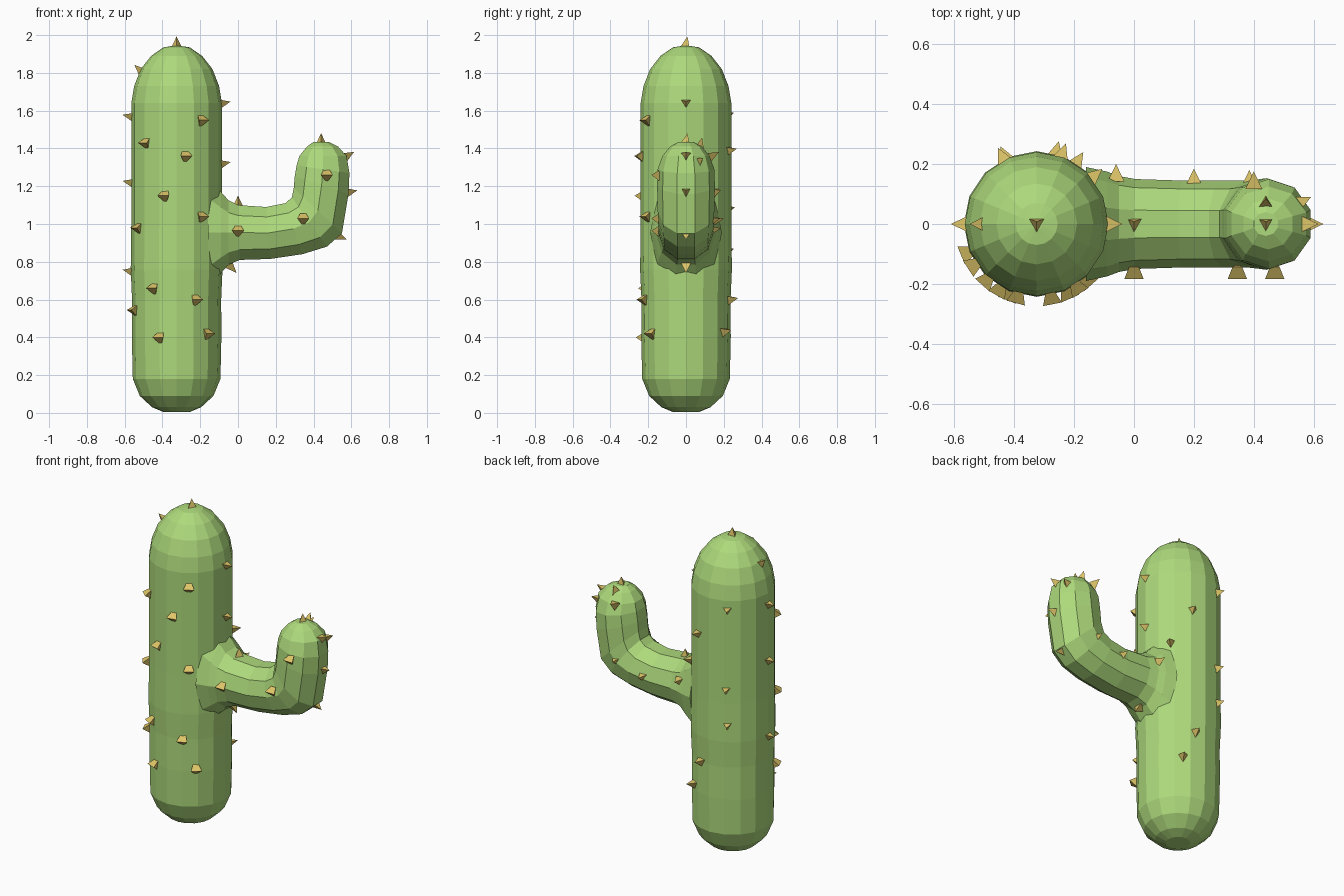
import bpy, bmesh, math
from mathutils import Vector

cube = bpy.data.objects.get("Cube")
if cube:
    bpy.data.objects.remove(cube)


def material(name, color):
    m = bpy.data.materials.new(name)
    m.use_nodes = True
    m.diffuse_color = (*color, 1)
    m.node_tree.nodes["Principled BSDF"].inputs["Base Color"].default_value = (*color, 1)
    return m


GREEN = material("cactus_green", (0.42, 0.70, 0.20))
STRAW = material("spine_straw", (0.73, 0.56, 0.14))


def finish(name, bm, mat):
    bmesh.ops.recalc_face_normals(bm, faces=bm.faces)
    me = bpy.data.meshes.new(name)
    bm.to_mesh(me)
    bm.free()
    me.materials.append(mat)
    ob = bpy.data.objects.new(name, me)
    bpy.context.collection.objects.link(ob)
    return ob


def loft(name, rings, sides, offset=0.0):
    """Skin elliptical rings given as two opposite xz points and a half depth."""
    bm = bmesh.new()
    loops = []
    grow = 1 / math.cos(offset)
    for (ax, az), (bx, bz), depth in rings:
        a, b = Vector((ax, 0, az)), Vector((bx, 0, bz))
        mid, half = (a + b) / 2, (b - a) / 2 * grow
        loop = []
        for i in range(sides):
            t = 2 * math.pi * i / sides + offset
            loop.append(bm.verts.new(mid + half * math.cos(t) + Vector((0, depth * math.sin(t), 0))))
        loops.append(loop)
    for lo, hi in zip(loops, loops[1:]):
        for i in range(sides):
            j = (i + 1) % sides
            bm.faces.new((lo[i], lo[j], hi[j], hi[i]))
    bm.faces.new(loops[0])
    bm.faces.new(loops[-1])
    return finish(name, bm, GREEN)


# Trunk: capsule of stacked rings (radius, height)
TX = -0.325
profile = [(0.07, 0.005), (0.13, 0.03), (0.195, 0.09), (0.232, 0.18), (0.237, 0.4),
           (0.236, 0.6), (0.243, 0.76), (0.24, 1.0), (0.24, 1.64), (0.225, 1.73),
           (0.19, 1.82), (0.135, 1.89), (0.07, 1.935), (0.02, 1.943)]
loft("trunk", [((TX - r, z), (TX + r, z), r) for r, z in profile], 16)

# Arm: flared root, bend and rounded tip (outer point, inner point, half depth)
arm = [((-0.16, 0.66), (-0.16, 1.25), 0.19), ((-0.09, 0.74), (-0.09, 1.17), 0.175),
       ((-0.05, 0.785), (-0.05, 1.125), 0.16), ((0.01, 0.81), (0.0, 1.10), 0.15),
       ((0.17, 0.815), (0.15, 1.09), 0.145), ((0.34, 0.84), (0.25, 1.11), 0.145),
       ((0.47, 0.88), (0.285, 1.14), 0.145), ((0.55, 0.95), (0.295, 1.19), 0.15),
       ((0.585, 1.16), (0.30, 1.25), 0.153), ((0.59, 1.27), (0.31, 1.31), 0.15),
       ((0.575, 1.36), (0.325, 1.36), 0.125), ((0.53, 1.41), (0.365, 1.41), 0.085),
       ((0.48, 1.435), (0.40, 1.435), 0.04)]
loft("arm", arm, 10, math.pi / 10)

spines = bmesh.new()


def spine(pos, normal, wedge=False):
    """Small tip pointing outward, or a wedge with a level outer edge."""
    p, n = Vector(pos), Vector(normal).normalized()
    ref = Vector((0, 0, 1)) if abs(n.z) < 0.9 else Vector((0, 1, 0))
    side = ref.cross(n).normalized()
    up = n.cross(side)
    if wedge:
        local = [(0.04, 0.032, 0), (0.04, -0.032, 0), (-0.01, 0, -0.04),
                 (0, 0.016, 0.025), (0, -0.016, 0.025)]
    else:
        local = [(0.05, 0, 0.008), (-0.008, 0.028, 0.018), (-0.008, -0.028, 0.018),
                 (-0.008, 0, -0.032)]
    verts = [spines.verts.new(p + n * a + side * b + up * c) for a, b, c in local]
    bmesh.ops.convex_hull(spines, input=verts)


# Spines on the front of the trunk (x, z)
for x, z in [(-0.2, 1.55), (-0.48, 1.43), (-0.28, 1.36), (-0.385, 1.15), (-0.2, 1.04),
             (-0.52, 0.98), (-0.44, 0.66), (-0.54, 0.545), (-0.23, 0.6), (-0.17, 0.42),
             (-0.41, 0.4)]:
    dx = x - TX
    y = -math.sqrt(0.233 ** 2 - dx * dx)
    spine((x, y, z), (dx, y, 0), wedge=True)

# Spines on the sides and back of the trunk (compass degrees, z)
for deg, z in [(180, 1.57), (180, 1.22), (180, 0.75), (0, 1.64), (0, 1.32), (40, 1.17),
               (57, 0.43), (75, 0.6), (117, 0.86), (115, 1.08), (70, 1.39), (117, 1.58)]:
    d = Vector((math.cos(math.radians(deg)), math.sin(math.radians(deg)), 0))
    spine(Vector((TX, 0, z)) + d * 0.236, d)

# Spines on the crown and the arm (position, direction)
for pos, normal in [((TX, 0, 1.943), (0, 0, 1)), ((-0.51, 0, 1.81), (-1, 0, 0.6)),
                    ((0, 0, 1.10), (0, 0, 1)), ((0.44, 0, 1.43), (0, 0, 1)),
                    ((0.44, 0.07, 1.41), (0, 0.5, 1)), ((0.57, 0, 1.36), (1, 0, 0.3)),
                    ((0.55, 0.07, 1.33), (1, 0.5, 0.3)), ((0.582, 0, 1.17), (1, 0, 0)),
                    ((0.53, 0, 0.94), (1, 0, -0.7)), ((-0.04, 0, 0.78), (0.6, 0, -1)),
                    ((-0.06, 0.15, 1.02), (0, 1, 0)), ((0.2, 0.135, 0.97), (0, 1, 0)),
                    ((0.385, 0.13, 1.02), (0, 1, 0)), ((0.4, 0.13, 1.36), (0, 1, 0.3))]:
    spine(pos, normal)
for x, z in [(0, 0.965), (0.345, 1.03), (0.47, 1.26)]:
    spine((x, -0.143, z), (0, -1, 0), wedge=True)
finish("spines", spines, STRAW)
